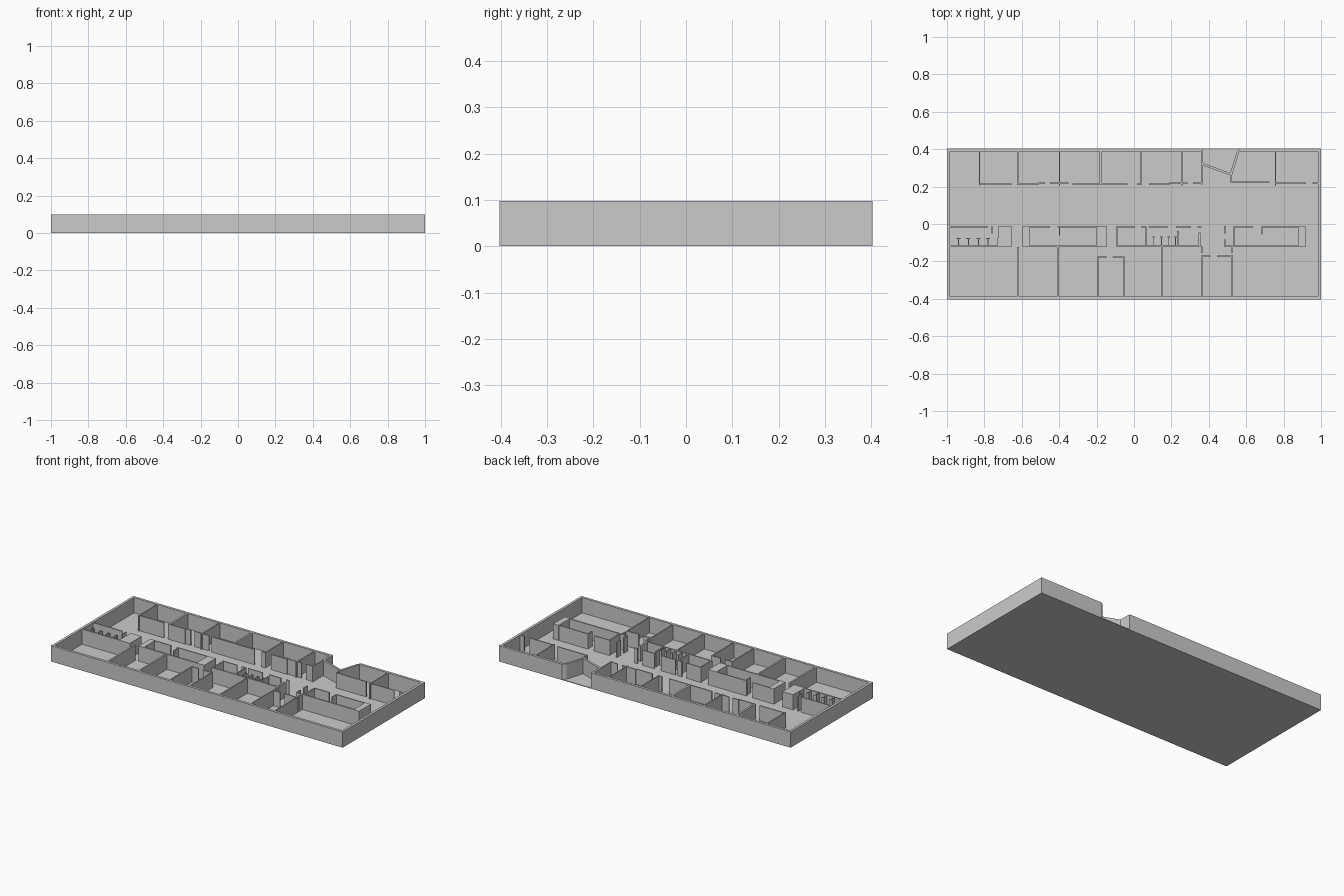
import bpy, bmesh

H = 0.098      # wall top
F = 0.004      # floor slab thickness
W, D, T = 1.0, 0.403, 0.016


def prism(bm, pts, z0, z1):
    lo = [bm.verts.new((x, y, z0)) for x, y in pts]
    hi = [bm.verts.new((x, y, z1)) for x, y in pts]
    bm.faces.new(lo[::-1])
    bm.faces.new(hi)
    n = len(pts)
    for i in range(n):
        j = (i + 1) % n
        bm.faces.new((lo[i], lo[j], hi[j], hi[i]))


def part(name, shapes, z0=F, z1=H):
    bm = bmesh.new()
    for pts in shapes:
        prism(bm, pts, z0, z1)
    bmesh.ops.recalc_face_normals(bm, faces=bm.faces[:])
    me = bpy.data.meshes.new(name)
    bm.to_mesh(me)
    bm.free()
    ob = bpy.data.objects.new(name, me)
    bpy.context.collection.objects.link(ob)
    return ob


def rect(x0, y0, x1, y1):
    return [(x0, y0), (x1, y0), (x1, y1), (x0, y1)]


def row(y, spans, t=0.007):
    """Walls along x at one y, with door gaps between spans."""
    return [rect(a, y - t / 2, b, y + t / 2) for a, b in spans]


def cols(y0, y1, xs, t=0.007):
    """Walls along y at several x."""
    return [rect(x - t / 2, y0, x + t / 2, y1) for x in xs]


# Floor slab
part("floor", [rect(-W, -D, W, D)], 0, F)

# Outer shell, an open band that folds inward at the angled entrance
part("outer_wall", [[
    (0.37, D), (-W, D), (-W, -D), (W, -D), (W, D), (0.568, D),
    (0.568 - 0.018, D - T), (W - T, D - T), (W - T, -D + T),
    (-W + T, -D + T), (-W + T, D - T), (0.37, D - T)]])
part("entrance_walls", [
    [(0.358, D - T), (0.358, 0.316), (0.370, 0.325), (0.370, D)],
    [(0.358, 0.316), (0.523, 0.257), (0.514, 0.273), (0.370, 0.325)],
    [(0.514, 0.273), (0.523, 0.257), (0.568, D), (0.550, D - T)][::-1],
])

# North rooms: dividers and corridor fronts
IN = D - T
part("north_dividers",
     cols(0.205, IN, (-0.826, -0.398, 0.255, 0.757))
     + cols(0.21, IN, (-0.62, -0.178), 0.012)
     + cols(0.21, IN, (0.038,), 0.006)
     + cols(0.21, 0.32, (0.362,))
     + cols(0.22, 0.27, (0.52,)))
part("north_fronts",
     row(0.213, [(-0.826, -0.655), (-0.626, -0.51), (-0.328, -0.035),
                 (0.015, 0.041), (0.08, 0.19)])
     + row(0.218, [(-0.515, -0.475), (-0.45, -0.35), (0.19, 0.285),
                   (0.315, 0.365), (0.757, 0.92), (0.955, 0.984)])
     + row(0.223, [(0.517, 0.725)]))

# Core rooms in the middle strip
CT, CB = -0.014, -0.119
part("core_long_walls",
     row(CT, [(-0.984, -0.78), (-0.56, -0.45), (-0.408, -0.2),
              (-0.095, 0.005), (0.037, 0.064), (0.08, 0.18),
              (0.225, 0.305), (0.34, 0.362), (0.533, 0.637), (0.684, 0.88)])
     + row(CB, [(-0.984, -0.73), (-0.56, -0.2), (-0.095, 0.362),
                (0.485, 0.88)], 0.009))
part("core_thick_ends", [
    rect(-0.73, -0.124, -0.655, -0.074), rect(-0.728, -0.074, -0.655, -0.010),
    rect(-0.595, -0.124, -0.56, -0.010), rect(-0.2, -0.124, -0.145, -0.010),
    rect(0.88, -0.124, 0.918, -0.010)])
part("core_partitions",
     cols(-0.062, CT, (-0.398,)) + cols(-0.055, CT, (0.684,))
     + cols(CB, CT, (-0.09, 0.064, 0.535))
     + cols(CB, -0.037, (0.234,)) + cols(CB, -0.065, (0.35,), 0.012)
     + cols(-0.065, -0.045, (0.35,), 0.012)
     + cols(-0.05, -0.011, (0.485,)) + cols(-0.12, -0.082, (0.485,))
     + cols(-0.05, -0.011, (-0.76,), 0.005))

# Washroom stalls, each a short divider with a narrow front
stalls = []
for x in (-0.938, -0.885, -0.832, -0.78):
    stalls += cols(CB, -0.075, (x,), 0.004) + row(-0.077, [(x - 0.01, x + 0.01)], 0.004)
for x in (0.105, 0.147, 0.186, 0.222):
    stalls += cols(CB, -0.067, (x,), 0.004) + row(-0.069, [(x - 0.007, x + 0.007)], 0.004)
part("washroom_stalls", stalls)

# South rooms
part("south_dividers",
     cols(-IN, -0.124, (-0.62, -0.406), 0.010)
     + cols(-IN, -0.124, (0.148,))
     + cols(-IN, -0.175, (-0.193, -0.055, 0.362, 0.525))
     + cols(-0.155, -0.12, (0.362, 0.525)))
part("south_fronts",
     row(-0.176, [(-0.196, -0.145), (-0.115, -0.052)])
     + row(-0.172, [(0.359, 0.41), (0.443, 0.528)]))
